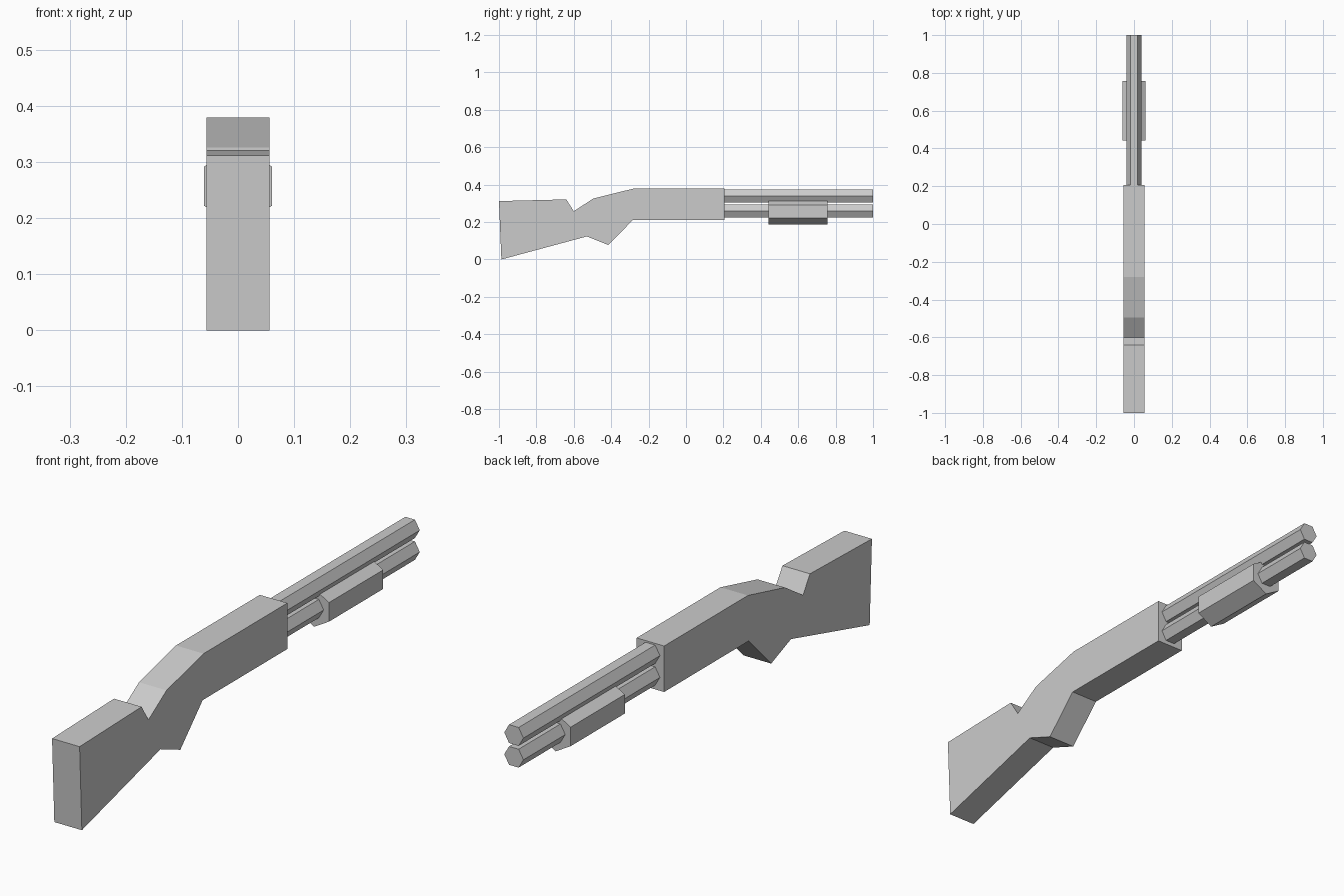
import bpy
import bmesh
from math import cos, sin, tau
from mathutils import Vector

cube = bpy.data.objects.get("Cube")
if cube:
    bpy.data.objects.remove(cube, do_unlink=True)

GREY = (0.6, 0.6, 0.6, 1.0)
grey = bpy.data.materials.new("plain_grey")
grey.use_nodes = True
grey.diffuse_color = GREY
grey.node_tree.nodes["Principled BSDF"].inputs["Base Color"].default_value = GREY


def extrude_along(name, outline, direction):
    """Make a closed flat-shaded solid by sweeping an outline in one direction."""
    bm = bmesh.new()
    face = bm.faces.new([bm.verts.new(p) for p in outline])
    swept = bmesh.ops.extrude_face_region(bm, geom=[face], use_keep_orig=True)
    moved = [g for g in swept["geom"] if isinstance(g, bmesh.types.BMVert)]
    bmesh.ops.translate(bm, verts=moved, vec=direction)
    bmesh.ops.recalc_face_normals(bm, faces=bm.faces)
    mesh = bpy.data.meshes.new(name)
    bm.to_mesh(mesh)
    bm.free()
    mesh.materials.append(grey)
    obj = bpy.data.objects.new(name, mesh)
    bpy.context.collection.objects.link(obj)
    return obj


def hex_bar(name, z, radius, y_start, y_end, turn=0.0):
    """Six-sided bar lying along y."""
    ring = [Vector((radius * cos(tau * (i + turn) / 6), y_start,
                    z + radius * sin(tau * (i + turn) / 6))) for i in range(6)]
    return extrude_along(name, ring, Vector((0, y_end - y_start, 0)))


# Stock, grip and receiver: one side profile (y, z)
half_width = 0.056
profile = [
    (-1.0, 0.312), (-0.64, 0.321), (-0.6, 0.258), (-0.495, 0.326),
    (-0.28, 0.379), (0.207, 0.379), (0.207, 0.21), (-0.285, 0.21),
    (-0.415, 0.077), (-0.53, 0.123), (-0.987, 0.0),
]
extrude_along("stock_and_receiver",
              [Vector((-half_width, y, z)) for y, z in profile],
              Vector((2 * half_width, 0, 0)))

# Barrel above, magazine tube below
hex_bar("barrel", 0.339, 0.039, 0.207, 1.0)
hex_bar("magazine_tube", 0.259, 0.039, 0.207, 1.0)

# Sliding fore-end, with its ridges at top and bottom
hex_bar("fore_end", 0.257, 0.07, 0.442, 0.757, turn=0.5)
